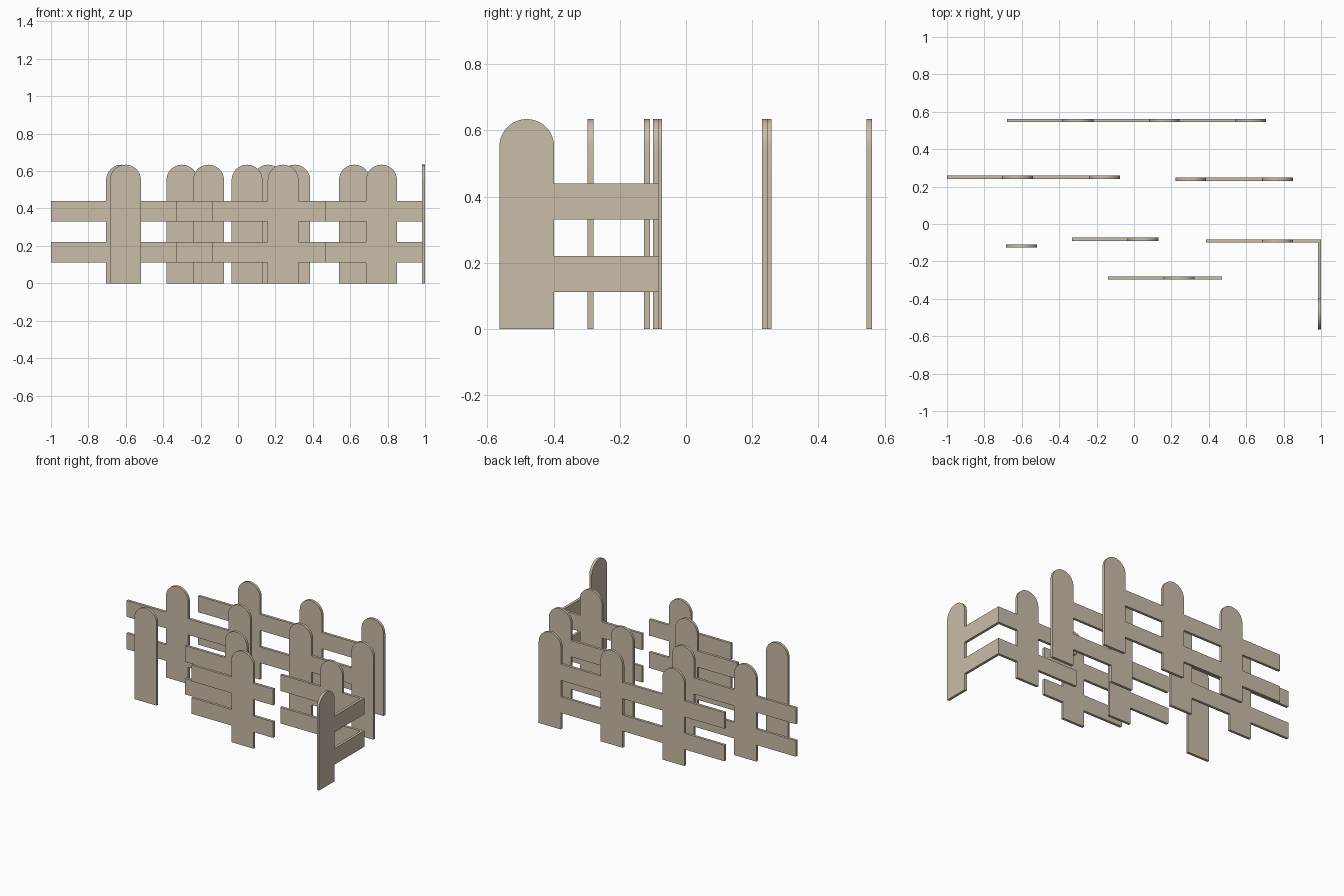
import bpy, bmesh, math

if "Cube" in bpy.data.objects:
    bpy.data.objects.remove(bpy.data.objects["Cube"])

W, T = 0.165, 0.0175            # picket width, board thickness
R = W / 2
SPRING = 0.634 - R              # height where the round top begins
RAILS = [(0.112, 0.220), (0.331, 0.440)]

wood = bpy.data.materials.new("weathered_wood")
wood.diffuse_color = (0.59, 0.51, 0.395, 1)
wood.use_nodes = True
wood.node_tree.nodes["Principled BSDF"].inputs["Base Color"].default_value = wood.diffuse_color


def fence(name, plane, pickets, rails=(), along_y=False):
    """Flush fence panel: pickets are left edges, rails are (start, end) spans.
    plane is the lower coordinate of the board along its thickness."""
    bm = bmesh.new()

    def face(points):
        bm.faces.new([bm.verts.new((plane, u, z) if along_y else (u, plane, z))
                      for u, z in points])

    heights = [z for pair in RAILS for z in pair]
    for u in pickets:
        # round-topped picket, with corners where rails join
        pts = [(u, 0), (u + W, 0)] + [(u + W, z) for z in heights]
        pts += [(u + R + R * math.cos(math.pi * i / 24),
                 SPRING + R * math.sin(math.pi * i / 24)) for i in range(25)]
        pts += [(u, z) for z in reversed(heights)]
        face(pts)
    for a, b in rails:
        for z0, z1 in RAILS:
            face([(a, z0), (b, z0), (b, z1), (a, z1)])

    bmesh.ops.remove_doubles(bm, verts=bm.verts, dist=0.0005)
    bmesh.ops.recalc_face_normals(bm, faces=bm.faces)
    ext = bmesh.ops.extrude_face_region(bm, geom=bm.faces[:], use_keep_orig=True)
    moved = [g for g in ext["geom"] if isinstance(g, bmesh.types.BMVert)]
    bmesh.ops.translate(bm, verts=moved, vec=(T, 0, 0) if along_y else (0, T, 0))
    bmesh.ops.recalc_face_normals(bm, faces=bm.faces)

    mesh = bpy.data.meshes.new(name)
    bm.to_mesh(mesh)
    bm.free()
    mesh.materials.append(wood)
    ob = bpy.data.objects.new(name, mesh)
    bpy.context.collection.objects.link(ob)
    bpy.ops.object.select_all(action='DESELECT')
    ob.select_set(True)
    bpy.context.view_layer.objects.active = ob
    bpy.ops.object.shade_smooth_by_angle(angle=math.radians(30))


# rear rows
fence("rear_long_fence", 0.545, [-0.382, 0.079, 0.540],
      [(-0.68, -0.382), (-0.382 + W, 0.079), (0.079 + W, 0.540)])
fence("rear_left_fence", 0.2405, [-0.705, -0.240],
      [(-1.0, -0.705), (-0.705 + W, -0.240)])
fence("rear_right_fence", 0.230, [0.221, 0.685], [(0.221 + W, 0.685)])

# middle and front pieces
fence("middle_fence", -0.090, [-0.034], [(-0.331, -0.034)])
fence("single_picket", -0.1265, [-0.684])
fence("front_fence", -0.297, [0.159], [(-0.139, 0.159), (0.159 + W, 0.470)])

# corner: two panels meeting at the right side
fence("corner_fence", -0.0995, [0.685],
      [(0.385, 0.685), (0.685 + W, 1 - T)])
fence("corner_side_fence", 1 - T, [-0.5635], [(-0.5635 + W, -0.082)], along_y=True)
